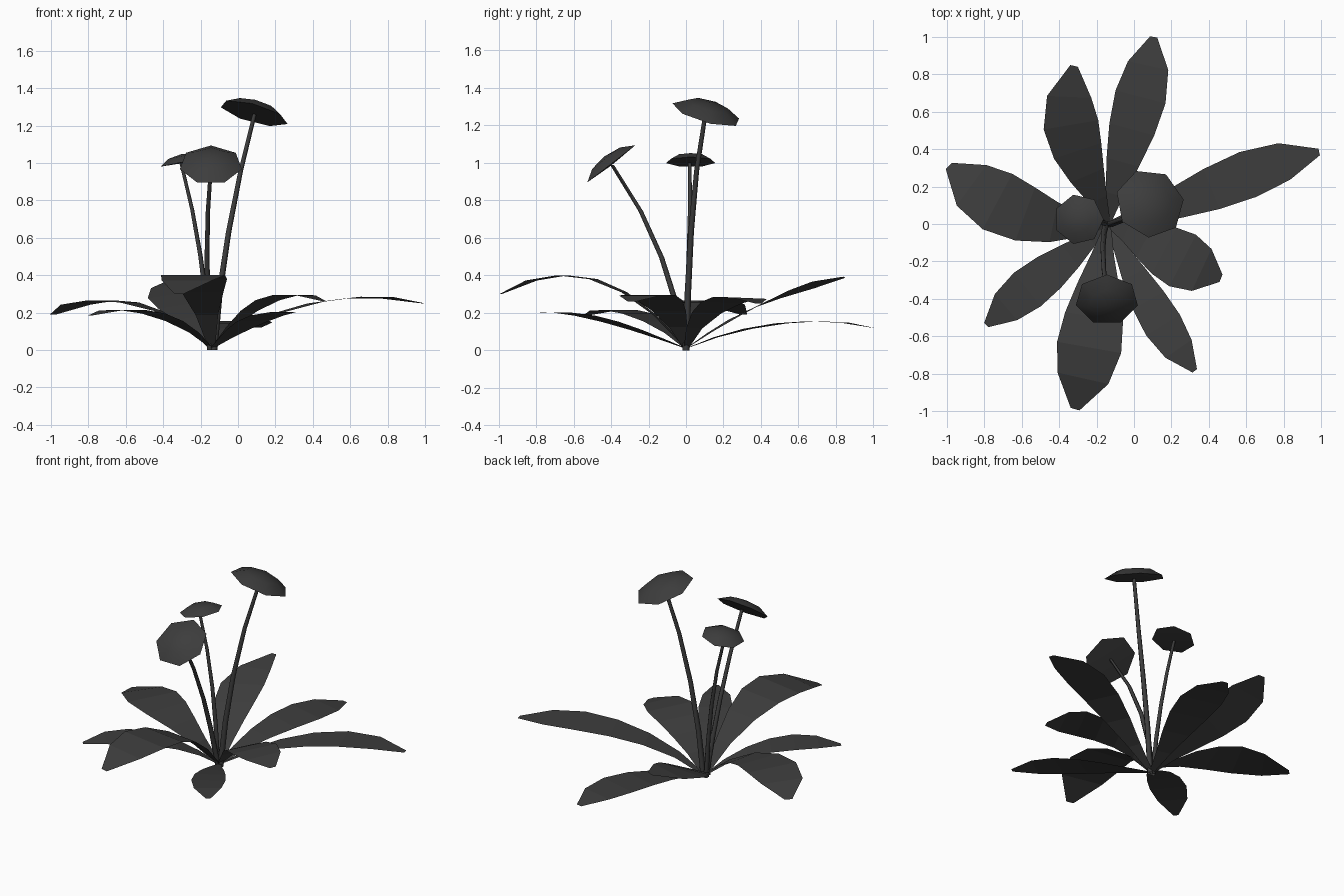
import bpy, bmesh, math
from mathutils import Vector

if "Cube" in bpy.data.objects:
    bpy.data.objects.remove(bpy.data.objects["Cube"])

BASE = Vector((-0.14, 0, 0.01))
DARK = bpy.data.materials.new("dark_grey")
DARK.diffuse_color = (0.046, 0.046, 0.046, 1)
DARK.use_nodes = True
DARK.node_tree.nodes["Principled BSDF"].inputs["Base Color"].default_value = DARK.diffuse_color


def make(name, verts, faces, smooth=None):
    me = bpy.data.meshes.new(name)
    me.from_pydata([tuple(v) for v in verts], [], faces)
    bm = bmesh.new()
    bm.from_mesh(me)
    bmesh.ops.recalc_face_normals(bm, faces=bm.faces)
    bm.to_mesh(me)
    bm.free()
    me.materials.append(DARK)
    ob = bpy.data.objects.new(name, me)
    bpy.context.collection.objects.link(ob)
    if smooth:
        bpy.ops.object.select_all(action='DESELECT')
        ob.select_set(True)
        bpy.context.view_layer.objects.active = ob
        bpy.ops.object.shade_smooth_by_angle(angle=math.radians(smooth))
    return ob


def path(pts, t):
    """Cubic through evenly spaced points."""
    n = len(pts) - 1
    out = Vector()
    for i, p in enumerate(pts):
        w = 1.0
        for j in range(n + 1):
            if j != i:
                w *= (t * n - j) / (i - j)
        out += Vector(p) * w
    return out


PROFILE = [0.1, 0.35, 0.65, 0.9, 1.0, 0.8, 0.14]


def leaf(name, half_width, pts, roll=0.0):
    pts = [BASE] + pts
    verts, faces = [], []
    for i, w in enumerate(PROFILE):
        t = i / 6
        d = path(pts, min(t + 0.05, 1)) - path(pts, max(t - 0.05, 0))
        side = Vector((-d.y, d.x, 0)).normalized()
        side = (side - Vector((0, 0, roll))) * w * half_width
        c = path(pts, t)
        verts += [c + side, c - side]
        if i:
            k = 2 * i
            faces.append((k - 2, k - 1, k + 1, k))
    make(name, verts, faces)


def stem(name, r0, r1, pts, segs=4, sides=5):
    verts, faces = [], []
    for i in range(segs + 1):
        t = i / segs
        c, r = path(pts, t), r0 + (r1 - r0) * t
        for k in range(sides):
            a = 2 * math.pi * k / sides
            verts.append(c + Vector((r * math.cos(a), r * math.sin(a), 0)))
            if i:
                a0, b0 = (i - 1) * sides + k, (i - 1) * sides + (k + 1) % sides
                faces.append((a0, b0, b0 + sides, a0 + sides))
    make(name, verts, faces, 80)


def flower(name, centre, r, normal, turn, sides=7):
    """Shallow cap: underside point, rim, inner ring, apex."""
    q = Vector((0, 0, 1)).rotation_difference(Vector(normal))
    verts = [Vector((0, 0, -0.04 * r)), Vector((0, 0, 0.32 * r))]
    faces = []
    for k in range(sides):
        a = math.radians(turn) + 2 * math.pi * k / sides
        for rr, h in ((r, 0), (0.58 * r, 0.24 * r)):
            verts.append(Vector((rr * math.cos(a), rr * math.sin(a), h)))
        p, n = 2 + 2 * k, 2 + 2 * ((k + 1) % sides)
        faces += [(0, n, p), (p, n, n + 1, p + 1), (p + 1, n + 1, 1)]
    make(name, [Vector(centre) + q @ v for v in verts], faces, 50)


# Rosette leaves: half width, then centreline points at 1/3, 2/3 and tip
leaf("leaf_back_right", 0.138, [(-0.06, 0.33, .115), (0.035, 0.68, .155), (0.105, 1.0, .12)])
leaf("leaf_back_left", 0.148, [(-0.25, 0.26, .175), (-0.337, 0.53, .30), (-0.32, 0.845, .39)], 0.15)
leaf("leaf_left", 0.168, [(-0.43, 0.01, .21), (-0.73, 0.12, .265), (-0.99, 0.31, .19)])
leaf("leaf_front_left", 0.115, [(-0.34, -0.17, .155), (-0.57, -0.35, .215), (-0.79, -0.54, .185)])
leaf("leaf_front", 0.174, [(-0.19, -0.33, .31), (-0.24, -0.66, .40), (-0.315, -0.99, .30)])
leaf("leaf_front_right", 0.106, [(0.0, -0.27, .11), (0.155, -0.54, .185), (0.325, -0.785, .20)])
leaf("leaf_right_short", 0.155, [(0.06, -0.09, .21), (0.26, -0.195, .295), (0.465, -0.29, .26)])
leaf("leaf_right_long", 0.128, [(0.22, 0.11, .20), (0.61, 0.265, .28), (0.99, 0.385, .25)], 0.04)

# Flower stems
stem("stem_tall", 0.02, 0.012, [(-0.13, 0, 0), (-0.085, 0.015, .42), (-0.01, 0.045, .85), (0.09, 0.105, 1.27)])
stem("stem_front", 0.018, 0.011, [(-0.15, 0, 0), (-0.165, -0.075, .33), (-0.165, -0.20, .66), (-0.145, -0.395, .99)])
stem("stem_left", 0.016, 0.010, [(-0.15, 0, 0), (-0.18, 0.01, .34), (-0.23, 0.02, .67), (-0.305, 0.02, 1.0)])

# Flower caps
flower("flower_tall", (0.085, 0.11, 1.265), 0.19, (0.26, 0.26, 0.93), 60)
flower("flower_front", (-0.145, -0.405, 0.99), 0.17, (0, -0.61, 0.79), -13)
flower("flower_left", (-0.295, 0.025, 1.005), 0.135, (-0.2, 0, 0.98), 0)
